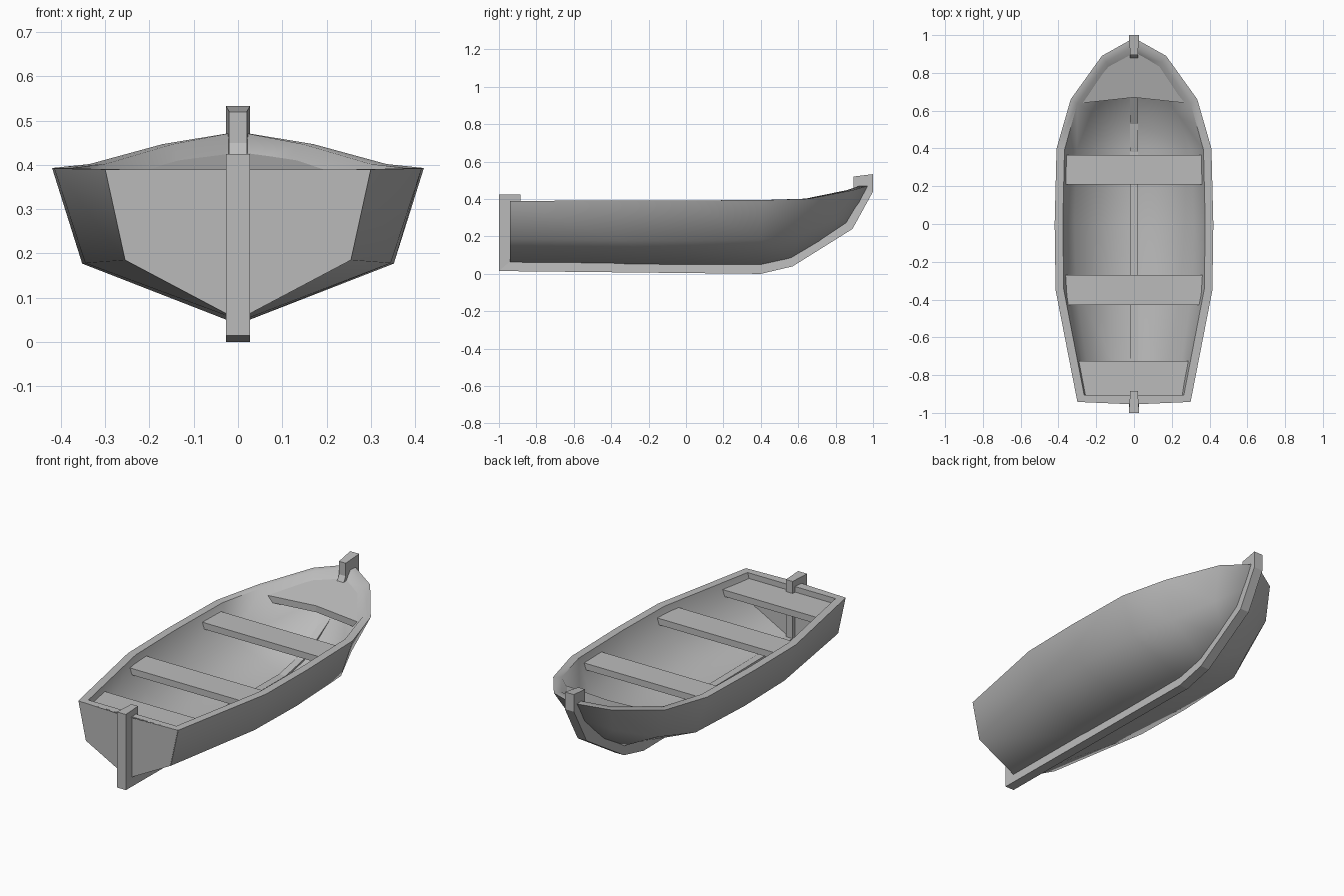
import bpy
import bmesh
from math import radians

cube = bpy.data.objects.get("Cube")
if cube:
    bpy.data.objects.remove(cube, do_unlink=True)

# One plain grey for the whole boat
GREY = (0.5, 0.5, 0.5, 1)
grey = bpy.data.materials.new("plain grey")
grey.use_nodes = True
grey.diffuse_color = GREY
grey.node_tree.nodes["Principled BSDF"].inputs["Base Color"].default_value = GREY


def finish(bm, name, smooth=None):
    bmesh.ops.recalc_face_normals(bm, faces=bm.faces)
    mesh = bpy.data.meshes.new(name)
    bm.to_mesh(mesh)
    bm.free()
    obj = bpy.data.objects.new(name, mesh)
    bpy.context.collection.objects.link(obj)
    mesh.materials.append(grey)
    if smooth:
        bpy.ops.object.select_all(action='DESELECT')
        obj.select_set(True)
        bpy.context.view_layer.objects.active = obj
        bpy.ops.object.shade_smooth_by_angle(angle=radians(smooth))
    return obj


def loft(name, rings):
    """Closed solid from matching closed rings of points."""
    bm = bmesh.new()
    rows = [[bm.verts.new(p) for p in ring] for ring in rings]
    for a, b in zip(rows, rows[1:]):
        for i in range(len(a)):
            j = (i + 1) % len(a)
            bm.faces.new((a[i], a[j], b[j], b[i]))
    bm.faces.new(rows[0])
    bm.faces.new(rows[-1])
    return finish(bm, name)


def plank(name, outline, thickness):
    """Board whose top follows the outline."""
    return loft(name, [[(x, y, z - d) for x, y, z in outline] for d in (0, thickness)])


def mirrored(points):
    """Complete a symmetric outline from its left half, centre points first and last."""
    return points + [(-x, y, z) for x, y, z in reversed(points) if x > 0]


# Hull lines from stern to bow
gunwale = [(.30, -.94, .39), (.415, -.35, .392), (.42, 0, .393), (.41, .40, .394),
           (.335, .66, .402), (.17, .89, .447), (0, .985, .475)]
chine = [(.255, -.94, .185), (.345, -.35, .178), (.352, 0, .177), (.338, .40, .182),
         (.255, .61, .215), (.125, .80, .29), (0, .93, .37)]
keel_line = [(0, -.94, .05), (0, -.35, .045), (0, 0, .04), (0, .40, .04),
             (0, .56, .075), (0, .72, .17), (0, .87, .27)]

# Hull shell: outer skin, thickened inwards with a level rim
bm = bmesh.new()
lines = [gunwale, chine, keel_line] + [[(-x, y, z) for x, y, z in line] for line in (chine, gunwale)]
rows = [[bm.verts.new(p) for p in line] for line in lines]
for a, b in zip(rows, rows[1:]):
    for i in range(len(a) - 1):
        bm.faces.new((a[i], a[i + 1], b[i + 1], b[i]))
bmesh.ops.remove_doubles(bm, verts=bm.verts, dist=.0005)
bmesh.ops.recalc_face_normals(bm, faces=bm.faces)
if sum(f.normal.z for f in bm.faces) > 0:
    bmesh.ops.reverse_faces(bm, faces=bm.faces)
bm.normal_update()
inner = {v.co.copy().freeze(): v.normal * v.calc_shell_factor() * -.045 for v in bm.verts}
result = bmesh.ops.extrude_face_region(bm, geom=bm.faces[:], use_keep_orig=True)
for v in [g for g in result["geom"] if isinstance(g, bmesh.types.BMVert)]:
    shift = inner[v.co.copy().freeze()].copy()
    if v.co.z > .38:
        shift.z = 0
    if v.co.y < -.9:
        shift.y = 0
    v.co += shift
finish(bm, "hull", 60)

# Transom board closing the stern
half = [(0, -.955, .39), (.298, -.942, .39), (.253, -.942, .186), (0, -.942, .051)]
back = mirrored(half)
loft("transom", [back, [(x, -.905, z) for x, y, z in back]])

# Stern post, keel and stem as one tapered timber
outer = [(-1, .425), (-1, .015), (.40, 0), (.57, .04), (.89, .24), (1, .44), (1, .533)]
inside = [(-.885, .425), (-.885, .115), (.38, .105), (.53, .135), (.80, .29), (.895, .45), (.895, .52)]
loft("keel_and_posts", [[(-.027, y, z), (.027, y, z), (.02, v, w), (-.02, v, w)]
                        for (y, z), (v, w) in zip(outer, inside)])

# Rowing benches and stern seat
for name, y0, y1, w0, w1 in (("stern_seat", -.906, -.725, .262, .295),
                             ("rear_bench", -.43, -.27, .352, .362),
                             ("front_bench", .21, .365, .362, .357)):
    z = .36
    plank(name, [(-w0, y0, z), (w0, y0, z), (w1, y1, z), (-w1, y1, z)], .035)

# Rising bow seat
plank("bow_seat", mirrored([(0, .67, .37), (.295, .638, .365), (.15, .845, .413), (0, .915, .43)]), .035)
